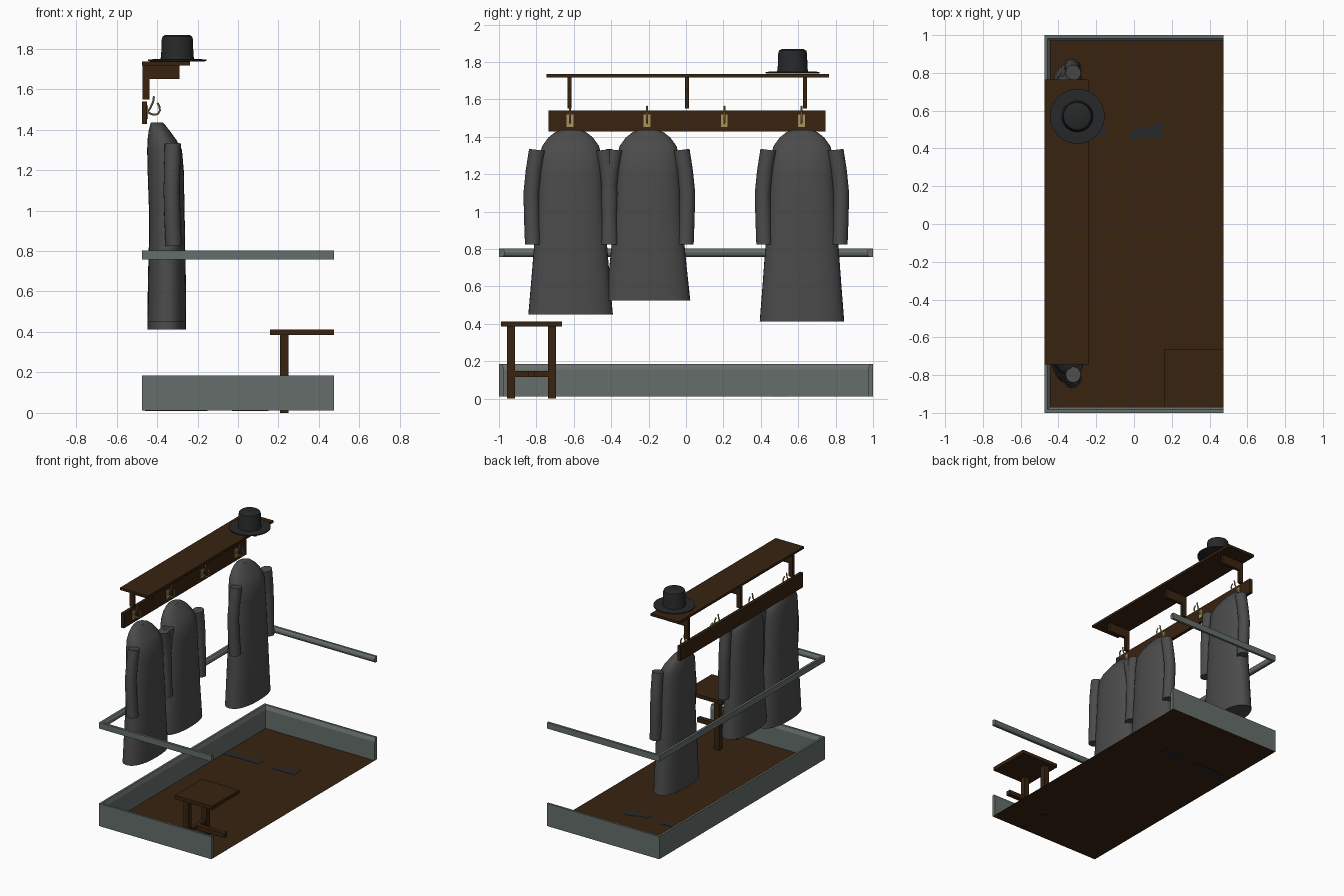
import bpy, bmesh, math
from mathutils import Vector

if "Cube" in bpy.data.objects:
    bpy.data.objects.remove(bpy.data.objects["Cube"])


def mat(name, r, g, b):
    m = bpy.data.materials.new(name)
    m.diffuse_color = (r, g, b, 1)
    m.use_nodes = True
    m.node_tree.nodes["Principled BSDF"].inputs["Base Color"].default_value = m.diffuse_color
    return m


WOOD = mat("dark wood", 0.040, 0.017, 0.005)
TRIM = mat("grey green trim", 0.130, 0.155, 0.145)
CLOTH = mat("grey cloth", 0.070, 0.070, 0.070)
FELT = mat("black felt", 0.020, 0.021, 0.022)
BRASS = mat("brass", 0.40, 0.29, 0.11)
SLATE = mat("dark slate", 0.020, 0.022, 0.026)


def make(name, verts, faces, material, smooth=False):
    me = bpy.data.meshes.new(name)
    me.from_pydata([tuple(v) for v in verts], [], faces)
    bm = bmesh.new()
    bm.from_mesh(me)
    bmesh.ops.recalc_face_normals(bm, faces=bm.faces)
    bm.to_mesh(me)
    bm.free()
    me.materials.append(material)
    ob = bpy.data.objects.new(name, me)
    bpy.context.collection.objects.link(ob)
    if smooth:
        bpy.ops.object.select_all(action='DESELECT')
        ob.select_set(True)
        bpy.context.view_layer.objects.active = ob
        bpy.ops.object.shade_smooth_by_angle(angle=math.radians(40))
    return ob


def box(name, x0, x1, y0, y1, z0, z1, material):
    v = [(x, y, z) for z in (z0, z1) for x, y in ((x0, y0), (x1, y0), (x1, y1), (x0, y1))]
    f = [(0, 1, 2, 3), (4, 5, 6, 7), (0, 1, 5, 4), (1, 2, 6, 5), (2, 3, 7, 6), (3, 0, 4, 7)]
    return make(name, v, f, material)


def loft(name, rings, material, smooth=True):
    """Skin equal-length closed rings and cap both ends."""
    n = len(rings[0])
    v = [p for r in rings for p in r]
    f = [(i * n + j, i * n + (j + 1) % n, (i + 1) * n + (j + 1) % n, (i + 1) * n + j)
         for i in range(len(rings) - 1) for j in range(n)]
    f += [tuple(range(n)), tuple(range((len(rings) - 1) * n, len(rings) * n))]
    return make(name, v, f, material, smooth)


def oval(cx, cy, z, rx, ry, n=32, power=2.0):
    pts = []
    for i in range(n):
        a = 2 * math.pi * i / n
        c, s = math.cos(a), math.sin(a)
        pts.append((cx + rx * math.copysign(abs(c) ** (2 / power), c),
                    cy + ry * math.copysign(abs(s) ** (2 / power), s), z))
    return pts


def wire(name, pts, r, material):
    """Round wire lying in an xz plane."""
    pts = [Vector(p) for p in pts]
    rings = []
    for i, p in enumerate(pts):
        t = (pts[min(i + 1, len(pts) - 1)] - pts[max(i - 1, 0)]).normalized()
        side = Vector((0, 1, 0))
        up = t.cross(side)
        rings.append([p + r * (math.cos(a) * side + math.sin(a) * up)
                      for a in (k * math.pi / 4 for k in range(8))])
    return loft(name, rings, material)


def wall_moulding(name, profile):
    """Sweep an (inset, z) profile round three sides of the room."""
    X = 0.475
    rings = [[(X, -1 + t, z) for t, z in profile],
             [(-X + t, -1 + t, z) for t, z in profile],
             [(-X + t, 1 - t, z) for t, z in profile],
             [(X, 1 - t, z) for t, z in profile]]
    return loft(name, rings, TRIM, False)


# floor sheet and the dark slivers in it
FZ = 0.012
make("floor", [(-.475, -1, FZ), (.475, -1, FZ), (.475, 1, FZ), (-.475, 1, FZ)],
     [(0, 1, 2, 3)], WOOD)
for name, poly in (("floor_sliver_middle", ((-.03, .46), (.15, .46), (.15, .54), (-.02, .49))),
                   ("floor_sliver_wall", ((-.46, .46), (-.15, .465), (-.15, .52), (-.44, .51)))):
    loft(name, [[(x, y, FZ + d) for x, y in poly] for d in (-.002, .002)], SLATE, False)

# skirting board and chair rail
wall_moulding("skirting", [(0, .012), (.028, .012), (.028, .155), (.022, .170), (.016, .185), (0, .185)])
wall_moulding("chair_rail", [(0, .757), (.018, .757), (.028, .767), (.032, .780),
                             (.028, .793), (.018, .803), (0, .803)])

# hat shelf with L-shaped brackets, hook board
box("shelf", -.475, -.237, -.745, .765, 1.718, 1.736, WOOD)
for y in (-.622, .006, .636):
    prof = [(-.472, 1.55), (-.437, 1.55), (-.437, 1.65), (-.29, 1.65), (-.29, 1.718), (-.472, 1.718)]
    loft("shelf_bracket", [[(x, y + d, z) for x, z in prof] for d in (-.011, .011)], WOOD, False)
box("hook_board", -.474, -.450, -.735, .745, 1.427, 1.540, WOOD)

# brass hooks: plate, tall prong, short curled prong
for y in (-.62, -.208, .205, .617):
    box("hook_plate", -.450, -.444, y - .018, y + .018, 1.453, 1.520, BRASS)
    wire("hook_upper", [(-.446, y, 1.488), (-.432, y, 1.510), (-.420, y, 1.535), (-.415, y, 1.565)],
         .005, BRASS)
    wire("hook_lower", [(-.446, y, 1.485), (-.420, y, 1.474), (-.397, y, 1.476),
                        (-.386, y, 1.495), (-.389, y, 1.515), (-.398, y, 1.533)], .005, BRASS)

# hanging coats: (z, half width, back x, front x); the hem row is added per coat
BODY = [(1.435, .055, -.430, -.372), (1.423, .085, -.434, -.360), (1.395, .120, -.441, -.338),
        (1.350, .152, -.447, -.305), (1.300, .165, -.449, -.277), (1.200, .172, -.447, -.268),
        (1.000, .182, -.440, -.264), (.820, .195, -.441, -.261)]
SLEEVE = [(1.330, .180, -.322), (1.220, .198, -.325), (1.100, .210, -.328),
          (.960, .207, -.324), (.825, .202, -.318)]
for cy, hem in ((-.617, .45), (-.203, .525), (.620, .412)):
    rows = BODY + [((.82 + hem) / 2, .210, -.445, -.258), (hem, .226, -.447, -.256)]
    loft("coat_body", [oval((b + f) / 2, cy, z, (f - b) / 2, w, 40, 2.3) for z, w, b, f in rows], CLOTH)
    for s in (-1, 1):
        rings = [oval(x, cy + s * dy, z, .040, .042, 20) for z, dy, x in SLEEVE]
        # shoulder end slopes down toward the body
        rings[0] = [(x, y, z + .12 * s * (y - cy - s * .18)) for x, y, z in rings[0]]
        loft("coat_sleeve", rings, CLOTH)

# hat: wide flat brim and round crown
HAT = [(1.737, .135), (1.740, .145), (1.747, .145), (1.749, .083), (1.765, .080), (1.845, .077),
       (1.860, .073), (1.868, .060)]
loft("hat", [oval(-.30, .57, z, r, r, 40) for z, r in HAT], FELT)

# half stool, cut off at the open side of the room
box("stool_seat", .158, .475, -.990, -.663, .385, .412, WOOD)
for y in (-.935, -.717):
    box("stool_leg", .208, .249, y - .021, y + .021, 0, .385, WOOD)
box("stool_cross_bar", .215, .243, -.914, -.738, .115, .148, WOOD)
box("stool_long_bar", .243, .475, -.845, -.810, .115, .148, WOOD)
